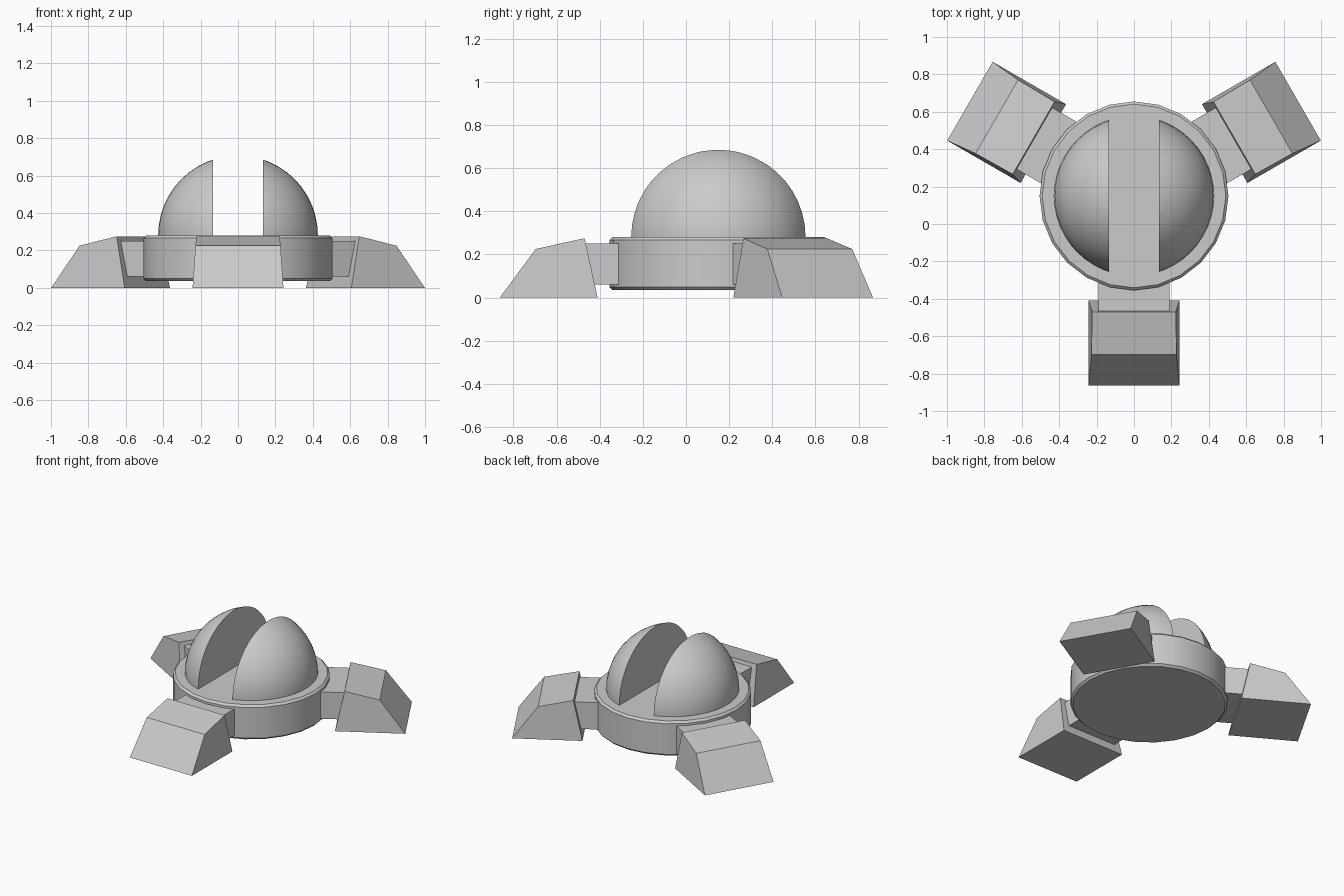
import bpy, bmesh, math
from mathutils import Matrix, Vector

if "Cube" in bpy.data.objects:
    bpy.data.objects.remove(bpy.data.objects["Cube"])

grey = bpy.data.materials.new("plain grey")
grey.use_nodes = True
grey.diffuse_color = (0.6, 0.6, 0.6, 1)
grey.node_tree.nodes["Principled BSDF"].inputs["Base Color"].default_value = (0.6, 0.6, 0.6, 1)

HUB = Vector((0, 0.15, 0))   # centre of the round base
TOP = 0.28                   # height of the base's flat top


def make(name, bm, smooth=False):
    bmesh.ops.recalc_face_normals(bm, faces=bm.faces)
    mesh = bpy.data.meshes.new(name)
    bm.to_mesh(mesh)
    bm.free()
    mesh.materials.append(grey)
    obj = bpy.data.objects.new(name, mesh)
    bpy.context.collection.objects.link(obj)
    obj.location = HUB
    if smooth:
        bpy.ops.object.select_all(action='DESELECT')
        obj.select_set(True)
        bpy.context.view_layer.objects.active = obj
        bpy.ops.object.shade_smooth_by_angle(angle=math.radians(30))
    return obj


# Round base with chamfered rims
bm = bmesh.new()
bottom = 0.035
bmesh.ops.create_cone(bm, cap_ends=True, segments=24, radius1=0.505, radius2=0.505,
                      depth=TOP - bottom,
                      matrix=Matrix.Translation((0, 0, (TOP + bottom) / 2)))
rims = [e for e in bm.edges if abs(e.verts[0].co.z - e.verts[1].co.z) < 0.001]
bmesh.ops.bevel(bm, geom=rims, offset=0.014, segments=1, affect='EDGES')
make("round_base", bm, smooth=True)

# Dome split by a slot: cut one half, mirror the other
bm = bmesh.new()
bmesh.ops.create_uvsphere(bm, u_segments=48, v_segments=24, radius=0.427,
                          matrix=Matrix.Translation((0, 0, TOP)))
for point, normal in (((0.135, 0, 0), (1, 0, 0)), ((0, 0, TOP - 0.005), (0, 0, 1))):
    cut = bmesh.ops.bisect_plane(bm, geom=bm.verts[:] + bm.edges[:] + bm.faces[:],
                                 plane_co=point, plane_no=normal, clear_inner=True)
    edges = [g for g in cut["geom_cut"] if isinstance(g, bmesh.types.BMEdge)]
    bmesh.ops.holes_fill(bm, edges=edges)
dome = make("split_dome", bm, smooth=True)
dome.modifiers.new("other_half", 'MIRROR').use_axis[0] = True

# Three feet on short arms, spaced evenly round the base
foot_profile = [(0.56, 0), (0.62, 0.275), (0.847, 0.225), (1.013, 0)]  # distance out, height
for name, angle in (("front", -90), ("back_left", 30), ("back_right", 150)):
    turn = math.radians(angle)

    bm = bmesh.new()
    sides = []
    for s in (-1, 1):
        sides.append([bm.verts.new((d, s * (0.243 - 0.07 * z), z)) for d, z in foot_profile])
        bm.faces.new(sides[-1])
    for i in range(4):
        j = (i + 1) % 4
        bm.faces.new((sides[0][i], sides[0][j], sides[1][j], sides[1][i]))
    make(name + "_foot", bm).rotation_euler.z = turn

    bm = bmesh.new()
    bmesh.ops.create_cube(bm, size=1, matrix=Matrix.Translation((0.52, 0, 0.155))
                          @ Matrix.Diagonal((0.21, 0.38, 0.19, 1)))
    make(name + "_arm", bm).rotation_euler.z = turn
